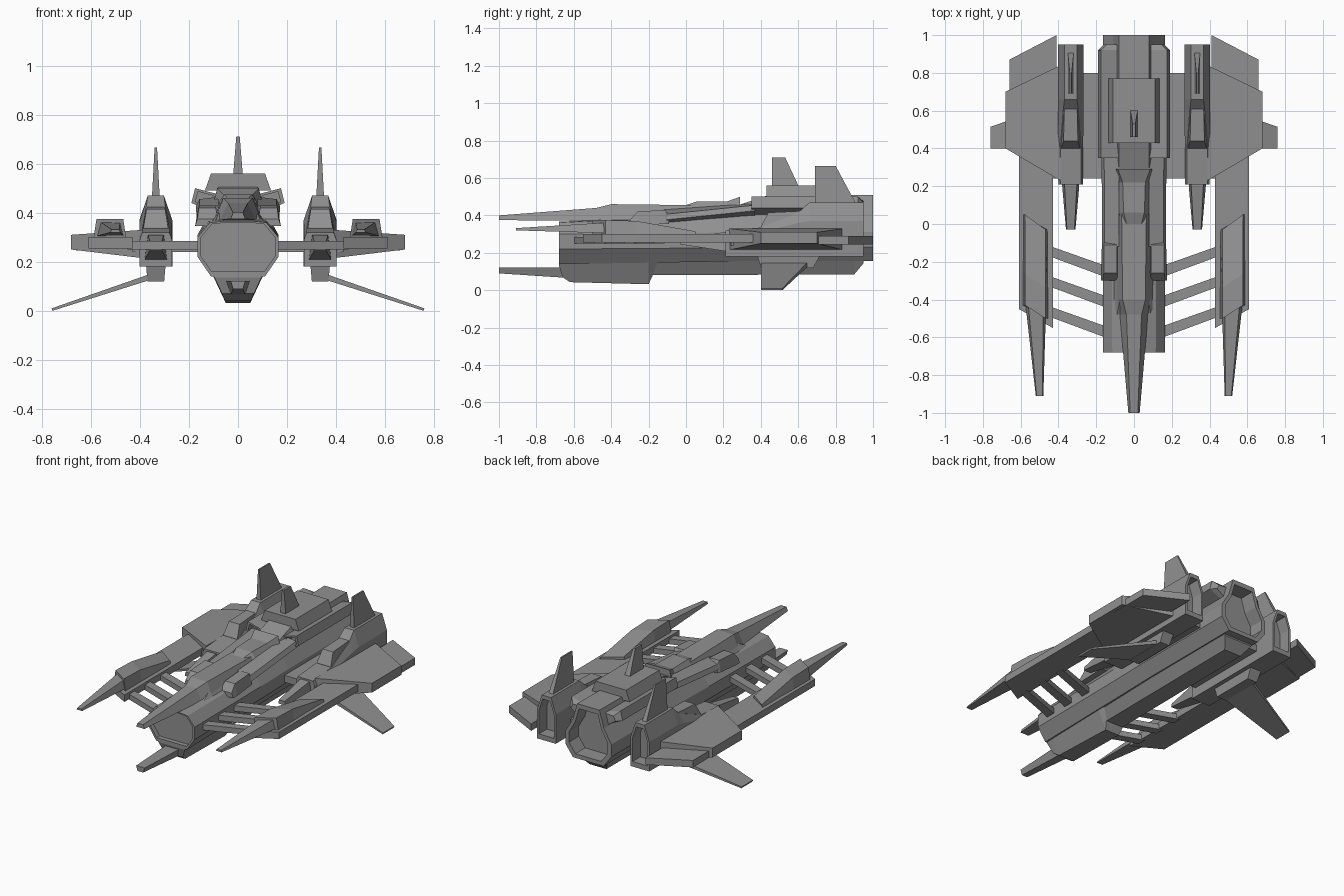
import bpy, bmesh

# Dark grey paint shared by every part
paint = bpy.data.materials.new("dark_grey")
paint.diffuse_color = (.28, .28, .28, 1)


def loft(name, rings, mirror=False):
    """Skin a list of equal-length 3D rings, capped at both ends."""
    bm = bmesh.new()
    vs = [[bm.verts.new(p) for p in r] for r in rings]
    n = len(rings[0])
    for a, b in zip(vs, vs[1:]):
        for i in range(n):
            j = (i + 1) % n
            bm.faces.new((a[i], a[j], b[j], b[i]))
    bm.faces.new(vs[0])
    bm.faces.new(vs[-1][::-1])
    bmesh.ops.recalc_face_normals(bm, faces=bm.faces)
    me = bpy.data.meshes.new(name)
    bm.to_mesh(me)
    bm.free()
    me.materials.append(paint)
    ob = bpy.data.objects.new(name, me)
    bpy.context.collection.objects.link(ob)
    if mirror:
        ob.modifiers.new("mirror", 'MIRROR')
    return ob


def trap(y, x, wb, wt, z0, z1):
    """Trapezoid section across y: half widths at bottom and top."""
    return [(x - wb, y, z0), (x + wb, y, z0), (x + wt, y, z1), (x - wt, y, z1)]


def sym(y, half):
    """Symmetric section from its right half, bottom to top."""
    return [(x, y, z) for x, z in half] + [(-x, y, z) for x, z in reversed(half)]


def recess(ring, scale, dy):
    """Rim and floor rings that sink an opening into an end cap."""
    n = len(ring)
    cx, cz = sum(p[0] for p in ring) / n, sum(p[2] for p in ring) / n
    return [[(cx + (x - cx) * scale, y + d, cz + (z - cz) * scale) for x, y, z in ring]
            for d in (0, dy)]


def plate(name, outline, z0, z1, mirror=True):
    """Flat plate from an (x, y) outline."""
    return loft(name, [[(x, y, z) for x, y in outline] for z in (z0, z1)], mirror)


def fin(name, x, base, top, zb, zt, tb, tt, mirror=False):
    """Upright tapered fin; base and top are (y0, y1), tb and tt half thicknesses."""
    ring = lambda s, t, z: [(x - t, s[0], z), (x + t, s[0], z), (x + t, s[1], z), (x - t, s[1], z)]
    loft(name, [ring(base, tb, zb), ring(top, tt, zt)], mirror)


# Main hull, open at nose and tail
nose = sym(-.68, [(.11, .14), (.165, .22), (.165, .30), (.115, .36), (.06, .366)])
tail = sym(1, [(.11, .155), (.165, .23), (.165, .31), (.112, .40), (.08, .51)])
loft("hull", recess(nose, .92, .03)[::-1] + [
    nose,
    sym(0, [(.11, .15), (.165, .225), (.165, .305), (.12, .37), (.07, .40)]),
    sym(.28, [(.11, .155), (.165, .23), (.165, .31), (.12, .39), (.08, .455)]),
    sym(.43, [(.11, .155), (.165, .23), (.165, .31), (.115, .40), (.08, .505)]),
    tail] + recess(tail, .84, -.10))

# Upper spine with nose spike
loft("spine", [trap(-1, 0, .03, .02, .375, .40), trap(-.48, 0, .075, .04, .37, .44),
               trap(-.40, 0, .10, .06, .36, .46), trap(.02, 0, .11, .065, .36, .455),
               trap(.30, 0, .11, .07, .36, .455)])
loft("spine_collar", [trap(-.48, 0, .115, .09, .35, .37), trap(-.40, 0, .115, .075, .35, .41),
                      trap(.1, 0, .12, .08, .35, .42)])
loft("canopy", [trap(.0, 0, .06, .04, .44, .455), trap(.06, 0, .08, .055, .44, .475),
                trap(.22, 0, .08, .06, .44, .475), trap(.29, 0, .10, .085, .44, .50)])

# Shoulder blocks beside the spine, leading into rails
loft("shoulder_block", [trap(-.30, .125, .05, .04, .345, .375), trap(-.26, .125, .05, .035, .345, .42),
                        trap(-.11, .125, .045, .035, .355, .43), trap(-.09, .12, .045, .035, .355, .39)], True)
loft("shoulder_rail", [[(.09, -.12, .35), (.168, -.12, .375), (.155, -.12, .405), (.08, -.12, .43)],
                       [(.09, .37, .39), (.172, .37, .425), (.158, .37, .455), (.08, .37, .465)]], True)

# Tilted side intakes along the rear deck
sect = lambda y, k: [(.10, y, .40), (.19 - k, y, .44), (.175 - k, y, .50 - k), (.08, y, .475)]
loft("side_intake", recess(sect(.35, 0), .7, .05)[::-1] +
     [sect(.35, 0), sect(.92, 0), sect(.95, .03)], True)

# Dorsal deck and fin
fin("dorsal_deck", 0, (.43, .77), (.43, .77), .49, .56, .135, .11)
fin("dorsal_fin", 0, (.46, .605), (.46, .53), .55, .71, .02, .007)

# Keel, chin and lower spike
loft("keel", [trap(-.2, 0, .06, .105, .08, .16), trap(.90, 0, .06, .105, .085, .16),
              trap(.95, 0, .10, .105, .145, .16)])
loft("chin", [trap(-.68, 0, .095, .11, .135, .16), trap(-.66, 0, .065, .11, .07, .16),
              trap(-.62, 0, .055, .11, .043, .16), trap(-.2, 0, .05, .11, .032, .16),
              trap(-.15, 0, .08, .11, .14, .16)])
loft("lower_spike", [trap(-1, 0, .02, .03, .09, .122), trap(-.62, 0, .03, .05, .065, .122)])

# Wing root joining the hull to the nacelles
plate("wing_root", [(.14, .24), (.43, .24), (.43, .80), (.14, .80)], .24, .285)

# Nacelles with recessed exhausts
NX = .335


def nac(y, w, zs, wt, zt):
    return [(NX - w, y, .18), (NX + w, y, .18), (NX + w, y, zs),
            (NX + wt, y, zt), (NX - wt, y, zt), (NX - w, y, zs)]


end = nac(.95, .067, .37, .033, .47)
loft("nacelle", [nac(.21, .066, .29, .055, .32), nac(.40, .066, .31, .055, .335),
                 nac(.60, .067, .36, .04, .415), nac(.66, .067, .37, .033, .47), end]
     + recess(end, .8, -.08), True)
loft("nacelle_hump", [trap(.40, NX, .06, .05, .30, .34), trap(.44, NX, .058, .038, .30, .415),
                      trap(.65, NX, .055, .033, .30, .425)], True)
loft("nacelle_spike", [trap(-.03, NX, .025, .02, .245, .27), trap(.20, NX, .045, .032, .21, .31),
                       trap(.25, NX, .045, .032, .21, .31)], True)
fin("nacelle_fin", NX, (.69, .91), (.69, .80), .46, .665, .016, .005, True)

# Lower canted fins and their mounts
fin("lower_mount", NX, (.40, .68), (.38, .72), .12, .19, .034, .04, True)
loft("lower_fin", [[(.33, .40, .135), (.33, .66, .135), (.33, .66, .16), (.33, .40, .16)],
                   [(.757, .40, 0), (.757, .515, 0), (.76, .515, .01), (.76, .40, .01)]], True)

# Outer wing, tapering in thickness towards the tip
loft("outer_wing", [[(.39, .23, .215), (.39, .84, .215), (.39, .84, .33), (.39, .23, .33)],
                    [(.68, .40, .25), (.68, .70, .25), (.68, .70, .31), (.68, .40, .31)]], True)
plate("rear_wing_plate", [(.41, .70), (.66, .60), (.66, .87), (.41, 1.0)], .245, .29)
plate("front_wing_plate", [(.43, -.55), (.61, -.45), (.61, .40), (.43, .32)], .255, .30)

# Gun pods with long barrels on the front plates
pod = lambda y, dy, z: [(.455, y - dy, .29), (.59, y + dy, .29),
                        (.577, y + dy, z), (.468, y - dy, z)]
loft("gun_pod", [pod(-.465, .035, .375), pod(-.30, .035, .37), pod(.01, .04, .315)], True)
loft("gun_barrel", [trap(-.91, .50, .02, .015, .32, .332), trap(-.42, .52, .055, .04, .305, .362)], True)

# Three swept struts from hull to front plates
for i in range(3):
    h, o = -.285 - .16 * i, -.17 - .16 * i
    plate(f"strut_{i + 1}", [(.14, h), (.45, o), (.45, o + .055), (.14, h + .06)], .25, .285)
